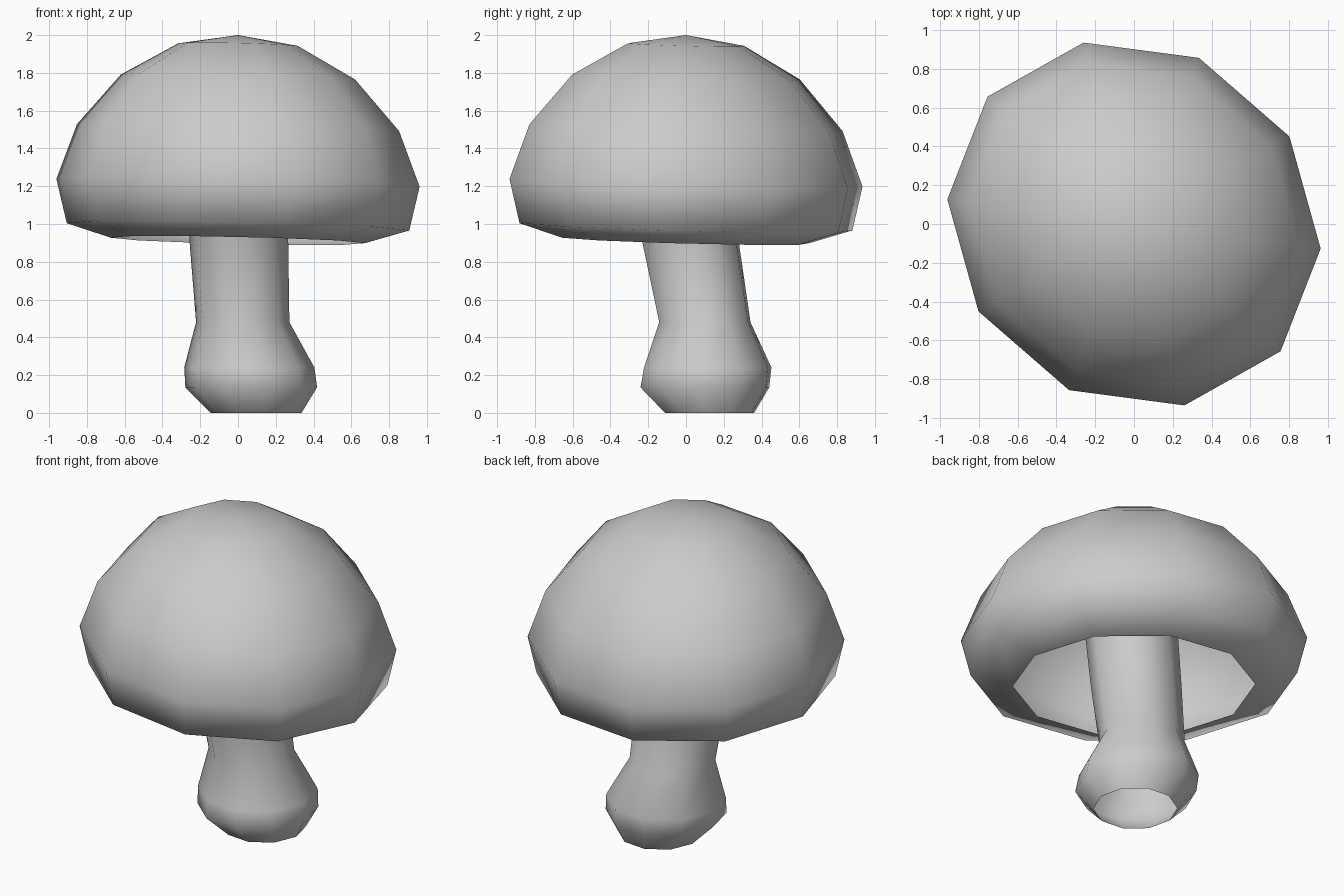
import bpy, bmesh, math

if "Cube" in bpy.data.objects:
    bpy.data.objects.remove(bpy.data.objects["Cube"])

SIDES = 10
AXIS = math.radians(139)   # direction of the long axis of the slightly oval cap


def ring(bm, centre, radius, oval=1.0, slope=(0, 0)):
    """Add one ten-sided ring, optionally oval and tilted."""
    cx, cy, cz = centre
    verts = []
    for i in range(SIDES):
        t = 2 * math.pi * i / SIDES
        u, v = radius * math.cos(t), radius * oval * math.sin(t)
        x = u * math.cos(AXIS) - v * math.sin(AXIS)
        y = u * math.sin(AXIS) + v * math.cos(AXIS)
        verts.append(bm.verts.new((cx + x, cy + y, cz + slope[0] * x + slope[1] * y)))
    return verts


def skin(bm, low, high):
    """Bridge two rings, listed from lower to upper."""
    for i in range(SIDES):
        j = (i + 1) % SIDES
        bm.faces.new((low[i], low[j], high[j], high[i]))


def finish(bm, name):
    mesh = bpy.data.meshes.new(name)
    bm.to_mesh(mesh)
    bm.free()
    for p in mesh.polygons:
        p.use_smooth = True
    bpy.context.collection.objects.link(bpy.data.objects.new(name, mesh))


# Cap: thin hollow dome, open underneath, tilted down to the back right
cap_profile = [(0.70, 0.913), (0.943, 0.985), (1.0, 1.218),
               (0.887, 1.51), (0.645, 1.778), (0.328, 1.95)]
bm = bmesh.new()
rings = [ring(bm, (0, 0, z), r, 0.91, (-0.025, -0.0285)) for r, z in cap_profile]
for a, b in zip(rings, rings[1:]):
    skin(bm, a, b)
apex = bm.verts.new((0, 0, 2.0))
for i in range(SIDES):
    bm.faces.new((rings[-1][i], rings[-1][(i + 1) % SIDES], apex))
finish(bm, "cap")

# Stem: leaning open tube with a bulbous foot, running up inside the cap
stem_path = [(0.095, 0.125, 0.0, 0.242), (0.07, 0.10, 0.135, 0.35),
             (0.06, 0.115, 0.24, 0.346), (0.025, 0.10, 0.48, 0.248),
             (0.005, 0.025, 0.90, 0.262), (-0.01, -0.05, 1.40, 0.27)]
bm = bmesh.new()
rings = [ring(bm, (x, y, z), r) for x, y, z, r in stem_path]
for a, b in zip(rings, rings[1:]):
    skin(bm, a, b)
finish(bm, "stem")
